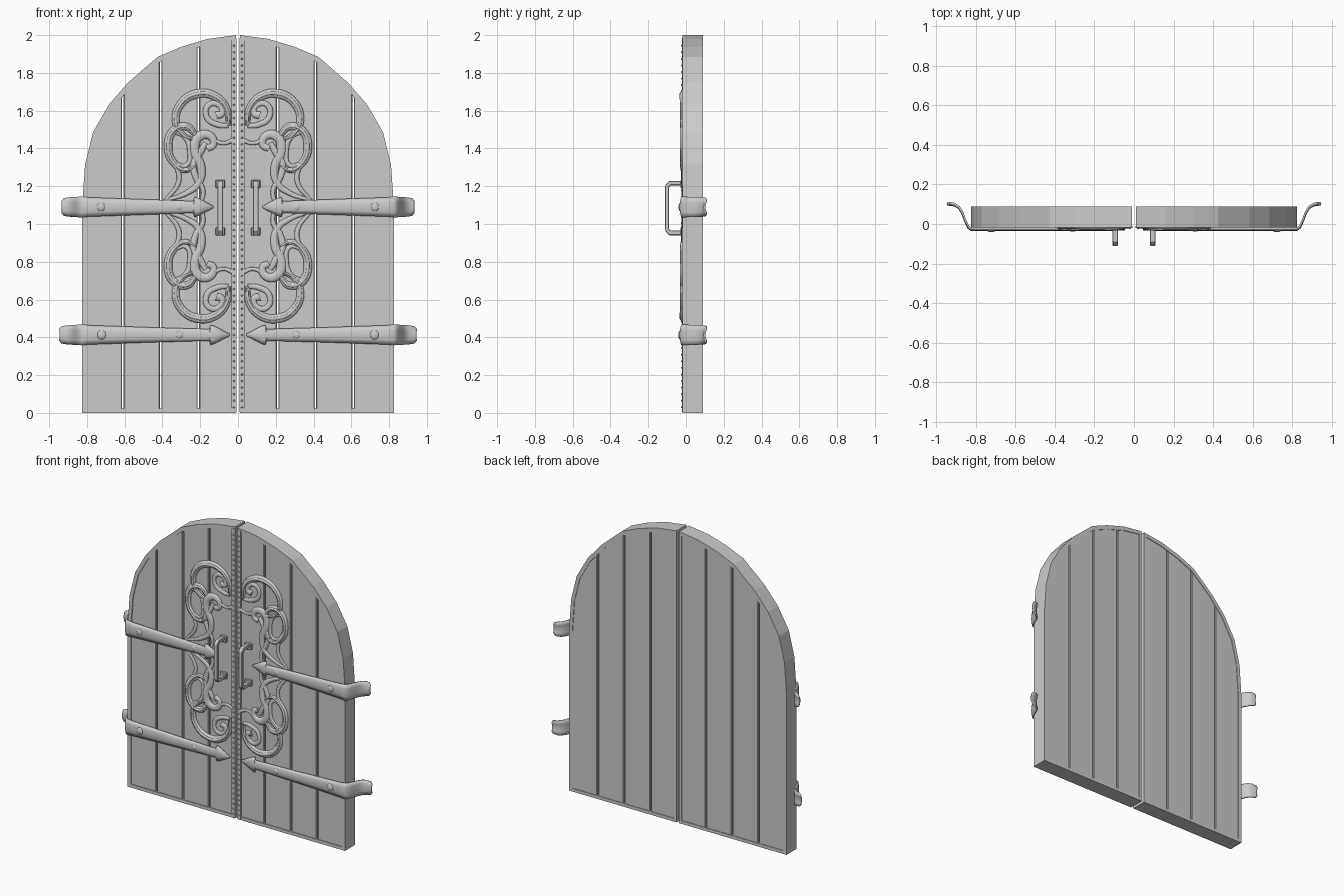
import bpy, bmesh
from mathutils import Matrix

if "Cube" in bpy.data.objects:
    bpy.data.objects.remove(bpy.data.objects["Cube"])

# ---------- helpers: everything is built on the +x leaf and mirrored ----------
def finish(name, bm, smooth=False, bevel=0, solid=0):
    bmesh.ops.recalc_face_normals(bm, faces=bm.faces)
    me = bpy.data.meshes.new(name)
    bm.to_mesh(me)
    bm.free()
    ob = bpy.data.objects.new(name, me)
    bpy.context.collection.objects.link(ob)
    if solid:
        m = ob.modifiers.new("solid", 'SOLIDIFY')
        m.thickness = solid
        m.offset = 0
    if bevel:
        m = ob.modifiers.new("bevel", 'BEVEL')
        m.width = bevel
        m.segments = 1
    ob.modifiers.new("mirror", 'MIRROR').use_mirror_merge = False
    if smooth:
        bpy.ops.object.select_all(action='DESELECT')
        ob.select_set(True)
        bpy.context.view_layer.objects.active = ob
        bpy.ops.object.shade_smooth_by_angle(angle=0.7)
    return ob

def extrude_y(bm, faces, depth):
    r = bmesh.ops.extrude_face_region(bm, geom=faces)
    vs = [v for v in r['geom'] if isinstance(v, bmesh.types.BMVert)]
    bmesh.ops.translate(bm, verts=vs, vec=(0, depth, 0))

def box(bm, x0, x1, y0, y1, z0, z1):
    m = Matrix.Translation(((x0+x1)/2, (y0+y1)/2, (z0+z1)/2)) @ Matrix.Diagonal((x1-x0, y1-y0, z1-z0, 1))
    bmesh.ops.create_cube(bm, size=1, matrix=m)

# ---------- arch outline, from hinge side up to the middle ----------
ARCH = [(.825, 1.1), (.81, 1.315), (.768, 1.485), (.685, 1.63), (.583, 1.748),
        (.425, 1.885), (.30, 1.938), (.16, 1.98), (.01, 2.0)]

def top(x):
    for (xa, za), (xb, zb) in zip(ARCH, ARCH[1:]):
        if xb <= x <= xa:
            return za + (zb-za)*(xa-x)/(xa-xb)
    return ARCH[0][1]

# planks with narrow gaps
edges = [.012, .21, .41, .61, .822]
for i, (a, b) in enumerate(zip(edges, edges[1:])):
    x0 = a + (.004 if i else 0)
    x1 = b - (.004 if i < 3 else 0)
    pts = [(x0, .003), (x1, .003), (x1, top(x1)-.004)]
    pts += [(x, z-.004) for x, z in ARCH if x0 < x < x1]
    pts += [(x0, top(x0)-.004)]
    bm = bmesh.new()
    f = bm.faces.new([bm.verts.new((x, -.012, z)) for x, z in pts])
    extrude_y(bm, [f], .097)
    finish(f"plank_{i+1}", bm, bevel=.004)

# raised rim around each leaf
outer = [(.01, 0), (.825, 0)] + ARCH
inner = [(.03, .022), (.8, .022)] + [(max(.03, x*.97), 1.1+(z-1.1)*.968) for x, z in ARCH]
bm = bmesh.new()
vo = [bm.verts.new((x, -.018, z)) for x, z in outer]
vi = [bm.verts.new((x, -.018, z)) for x, z in inner]
n = len(outer)
faces = [bm.faces.new((vo[k], vo[(k+1) % n], vi[(k+1) % n], vi[k])) for k in range(n)]
extrude_y(bm, faces, .107)
finish("leaf_rim", bm)

# riveted strip along the meeting edge
bm = bmesh.new()
box(bm, .008, .034, -.021, -.01, .004, 1.985)
finish("center_strip", bm)
bm = bmesh.new()
for k in range(56):
    bmesh.ops.create_icosphere(bm, subdivisions=1, radius=.006,
                               matrix=Matrix.Translation((.021, -.021, .03+k*.0348)))
finish("strip_rivets", bm, smooth=True)

# ---------- hinge straps with arrow tips and hooked ends ----------
def strap(name, z, tip, end, studs):
    neck = tip + .1
    st = [(tip, -.02, .003), (neck-.02, -.021, .046), (neck, -.021, .052), (neck+.004, -.021, .03),
          (.45, -.021, .038), (.79, -.021, .05), (.825, -.021, .054), (.838, -.012, .054),
          (.853, .02, .053), (.868, .06, .052), (.884, .087, .051), (.906, .102, .049),
          (end-.01, .106, .044), (end, .107, .030)]
    bm = bmesh.new()
    rows = [[bm.verts.new((x, y-.009*(1-t*t), z+t*h)) for t in (-1, -.5, 0, .5, 1)] for x, y, h in st]
    for r, s in zip(rows, rows[1:]):
        for k in range(4):
            bm.faces.new((r[k], s[k], s[k+1], r[k+1]))
    finish(name, bm, smooth=True, solid=.009)
    bm = bmesh.new()
    for x, r in studs:
        m = Matrix.Translation((x, -.028, z)) @ Matrix.Diagonal((1, .5, 1, 1))
        bmesh.ops.create_uvsphere(bm, u_segments=16, v_segments=10, radius=r, matrix=m)
    finish(name + "_studs", bm, smooth=True)

strap("upper_strap", 1.09, .13, .933, [(.725, .024), (.312, .019)])
strap("lower_strap", .413, .045, .945, [(.722, .026), (.31, .021)])

# ---------- pull handles ----------
bm = bmesh.new()
side = [(-.018, .94), (-.09, .94), (-.11, .965), (-.11, 1.205), (-.09, 1.228), (-.018, 1.228)]
core = [(-.018, .965), (-.08, .965), (-.09, .975), (-.09, 1.195), (-.08, 1.205), (-.018, 1.205)]
a = [bm.verts.new((.08, y, z)) for y, z in side]
b = [bm.verts.new((.08, y, z)) for y, z in core]
fs = [bm.faces.new((a[k], a[k+1], b[k+1], b[k])) for k in range(5)]
r = bmesh.ops.extrude_face_region(bm, geom=fs)
bmesh.ops.translate(bm, verts=[v for v in r['geom'] if isinstance(v, bmesh.types.BMVert)], vec=(.028, 0, 0))
for z in (.94, 1.19):
    box(bm, .07, .118, -.03, -.01, z, z+.042)
finish("pull_handle", bm, bevel=.003)

# ---------- scrollwork: tapered flattened curves, repeated in four quarters ----------
MID = 1.095
def scroll(name, pts, ridge=False):
    for layer in range(2 if ridge else 1):
        cu = bpy.data.curves.new(name, 'CURVE')
        cu.dimensions = '3D'
        cu.bevel_depth = 1
        cu.bevel_resolution = 2
        cu.resolution_u = 6
        cu.use_fill_caps = True
        for sx in (1, -1):
            for sz in (1, -1):
                sp = cu.splines.new('BEZIER')
                sp.bezier_points.add(len(pts)-1)
                for p, (x, z, rad) in zip(sp.bezier_points, pts):
                    p.co = (sx*x, 0, MID + sz*(z-MID))
                    p.handle_left_type = p.handle_right_type = 'AUTO'
                    p.radius = rad * (.45 if layer else 1)
                sp.use_smooth = True
        ob = bpy.data.objects.new(name + ("_ridge" if layer else ""), cu)
        bpy.context.collection.objects.link(ob)
        ob.location.y = -.021 if layer else -.015
        ob.scale.y = 1.2 if layer else .6

scroll("crown_scroll", [(.05, 1.52, .012), (.06, 1.61, .018), (.12, 1.675, .022), (.21, 1.69, .024),
                        (.295, 1.645, .022), (.33, 1.55, .02), (.295, 1.475, .015), (.22, 1.44, .01)], True)
scroll("crown_curl", [(.05, 1.52, .012), (.105, 1.525, .015), (.165, 1.565, .015), (.155, 1.63, .015),
                      (.10, 1.63, .015), (.085, 1.585, .017), (.115, 1.575, .02)])
scroll("side_loop", [(.225, 1.47, .014), (.27, 1.515, .02), (.34, 1.495, .022), (.37, 1.41, .022),
                     (.345, 1.33, .02), (.28, 1.285, .015), (.22, 1.31, .01)], True)
scroll("loop_inner", [(.34, 1.49, .01), (.28, 1.46, .014), (.255, 1.39, .014), (.275, 1.31, .012),
                      (.33, 1.32, .01)])
scroll("main_stem", [(.165, 1.40, .018), (.13, 1.42, .018), (.15, 1.468, .022), (.21, 1.46, .026),
                     (.23, 1.39, .026), (.195, 1.30, .022), (.205, 1.22, .018), (.27, 1.165, .014),
                     (.385, 1.125, .008)])
scroll("inner_stem", [(.17, 1.43, .014), (.20, 1.38, .018), (.235, 1.32, .018), (.22, 1.24, .016),
                      (.185, 1.18, .012), (.20, 1.095, .01)])
scroll("outer_wisp", [(.365, 1.37, .01), (.32, 1.29, .013), (.315, 1.22, .013), (.385, 1.125, .008)])
scroll("link_bar", [(.025, 1.445, .012), (.075, 1.428, .01), (.135, 1.445, .012)])
